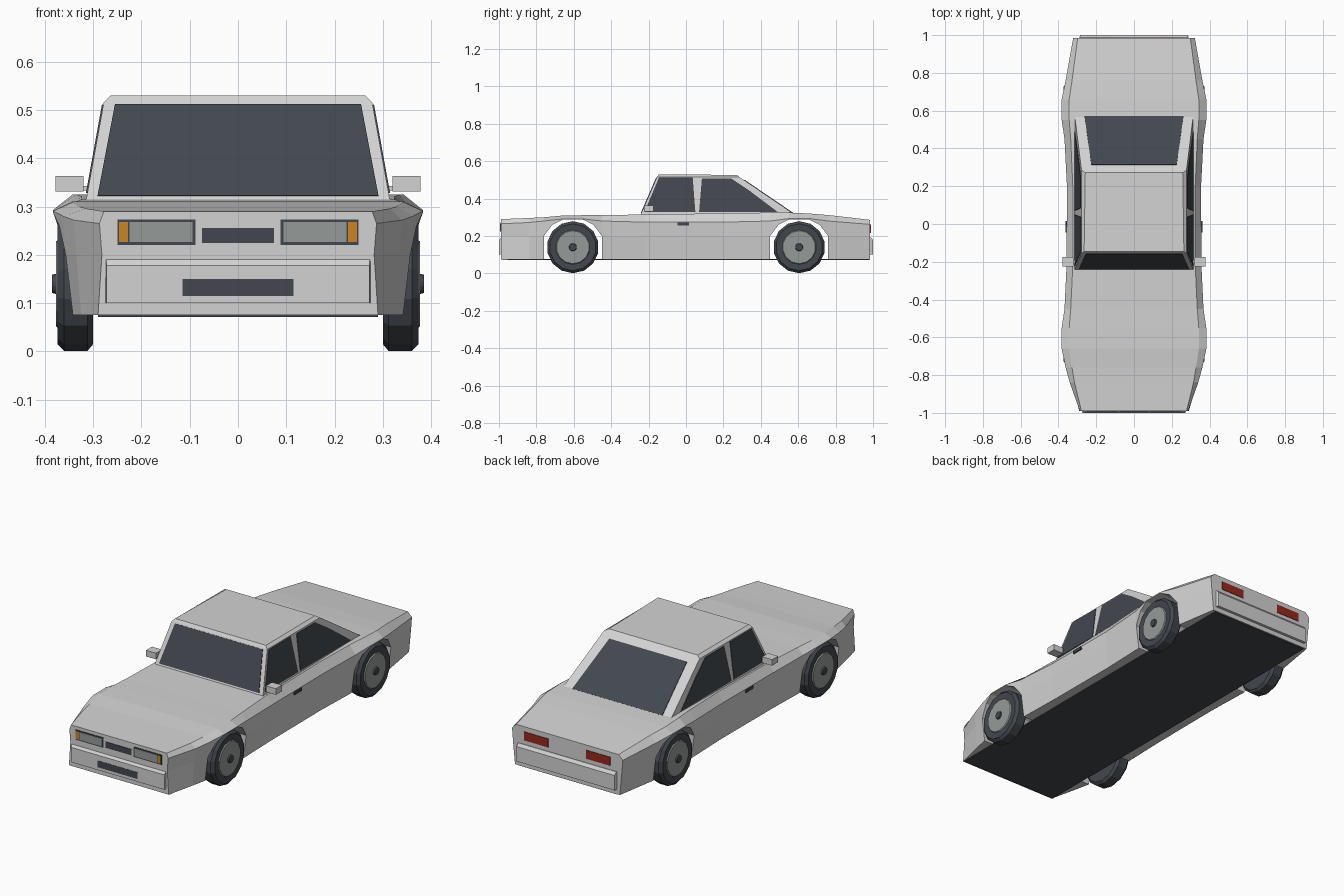
import bpy, bmesh, math
from mathutils import Vector

cube = bpy.data.objects.get("Cube")
if cube:
    bpy.data.objects.remove(cube, do_unlink=True)


def material(name, rgb):
    m = bpy.data.materials.new(name)
    m.use_nodes = True
    m.diffuse_color = (*rgb, 1)
    m.node_tree.nodes["Principled BSDF"].inputs["Base Color"].default_value = (*rgb, 1)
    return m


paint = material("pale grey paint", (0.65, 0.65, 0.65))
dark = material("dark trim", (0.055, 0.064, 0.077))
grey = material("lens grey", (0.30, 0.33, 0.32))
orange = material("orange lens", (0.62, 0.23, 0.015))
red = material("red lens", (0.30, 0.022, 0.013))


def finish(bm, name, *mats):
    bmesh.ops.recalc_face_normals(bm, faces=bm.faces)
    mesh = bpy.data.meshes.new(name)
    bm.to_mesh(mesh)
    bm.free()
    for m in mats:
        mesh.materials.append(m)
    obj = bpy.data.objects.new(name, mesh)
    bpy.context.collection.objects.link(obj)
    return obj


def loft(name, rings, *mats, bands=None):
    """Join closed rings of points with quads and cap both ends."""
    bm = bmesh.new()
    rows = [[bm.verts.new(p) for p in ring] for ring in rings]
    n = len(rows[0])
    for i, (a, b) in enumerate(zip(rows, rows[1:])):
        for k in range(n):
            j = (k + 1) % n
            f = bm.faces.new((a[k], a[j], b[j], b[k]))
            f.material_index = bands[i] if bands else 0
    bm.faces.new(rows[0])
    cap = bm.faces.new(rows[-1])
    cap.material_index = bands[-1] if bands else 0
    return finish(bm, name, *mats)


def box(name, x, y, z, mat):
    return loft(name, [[(x[0], y[0], h), (x[1], y[0], h), (x[1], y[1], h), (x[0], y[1], h)]
                       for h in z], mat)


def plate(name, pts, mat, half=0.003):
    """Thin flat panel centred on a planar outline."""
    pts = [Vector(p) for p in pts]
    n = (pts[1] - pts[0]).cross(pts[2] - pts[0]).normalized() * half
    return loft(name, [[p - n for p in pts], [p + n for p in pts]], mat)


def end_plate(name, x0, x1, z0, z1, y, mat, half=0.003):
    plate(name, [(x0, y, z0), (x1, y, z0), (x1, y, z1), (x0, y, z1)], mat, half)


# Body shell: y, deck half width, deck height, shoulder half width and height, sill half width
stations = [
    (-0.99, 0.278, 0.290, 0.287, 0.265, 0.290),
    (-0.84, 0.315, 0.296, 0.340, 0.272, 0.325),
    (-0.76, 0.328, 0.300, 0.362, 0.280, 0.342),
    (-0.66, 0.343, 0.309, 0.383, 0.291, 0.350),
    (-0.55, 0.343, 0.311, 0.383, 0.291, 0.350),
    (-0.45, 0.335, 0.311, 0.368, 0.280, 0.346),
    (-0.22, 0.324, 0.315, 0.357, 0.274, 0.340),
    (0.20, 0.324, 0.321, 0.355, 0.274, 0.338),
    (0.45, 0.335, 0.325, 0.368, 0.280, 0.346),
    (0.55, 0.343, 0.325, 0.383, 0.293, 0.350),
    (0.66, 0.343, 0.320, 0.383, 0.293, 0.350),
    (0.76, 0.328, 0.312, 0.362, 0.280, 0.342),
    (0.985, 0.298, 0.286, 0.322, 0.262, 0.305),
]


def section(y, xt, zt, xs, zs, xb):
    half = [(xb, 0.075), (xs - 0.005, 0.2), (xs, zs), (xt, zt)]
    return [(x, y, z) for x, z in half] + [(-x, y, z) for x, z in reversed(half)]


body = loft("body", [section(*s) for s in stations], paint)

# Wheel openings cut with an angular arch
arch = [(0.155, 0.0), (0.155, 0.2), (0.11, 0.26), (0.055, 0.287)]
arch += [(-y, z) for y, z in reversed(arch)]
for axle in (-0.605, 0.605):
    cutter = loft("arch_cutter", [[(x, axle + y, z) for y, z in arch] for x in (-0.6, 0.6)], paint)
    cutter.hide_render = True
    mod = body.modifiers.new("arch", "BOOLEAN")
    mod.operation = "DIFFERENCE"
    mod.solver = "EXACT"
    mod.object = cutter
    bpy.context.view_layer.objects.active = body
    bpy.ops.object.modifier_apply(modifier=mod.name)
    bpy.data.objects.remove(cutter, do_unlink=True)

box("underbody", (-0.29, 0.29), (-0.98, 0.98), (0.071, 0.078), dark)

# Cabin
BASE, EAVE = 0.312, 0.516
levels = [(0.315, -0.243, 0.585, BASE), (0.278, -0.155, 0.285, EAVE)]
rings = [[(-x, f, z), (x, f, z), (x, r, z), (-x, r, z)] for x, f, r, z in levels]
rings.append([(-0.264, -0.145, 0.53), (0.264, -0.145, 0.53), (0.258, 0.272, 0.526), (-0.258, 0.272, 0.526)])
loft("cabin", rings, paint)


def slope(i, z):
    """Side, front or rear surface position of the cabin at a height."""
    t = (z - BASE) / (EAVE - BASE)
    return levels[0][i] * (1 - t) + levels[1][i] * t


def screen(name, i, low, high):
    pts = [(-low[0], low[1]), low, high, (-high[0], high[1])]
    plate(name, [(x, slope(i, z), z) for x, z in pts], dark)


screen("windshield", 1, (0.291, 0.322), (0.255, 0.511))
screen("rear_window", 2, (0.262, 0.322), (0.226, 0.497))

windows = {
    "front_window": [(-0.222, 0.328), (0.05, 0.328), (0.036, 0.511), (-0.145, 0.511)],
    "rear_side_window": [(0.07, 0.328), (0.49, 0.328), (0.335, 0.445), (0.24, 0.508), (0.085, 0.508)],
}

# Tyre, rim and hub as one turned profile: radius, distance from centre line
turned = [(0.09, 0.30), (0.125, 0.30), (0.139, 0.312), (0.139, 0.36), (0.125, 0.374),
          (0.092, 0.372), (0.088, 0.377), (0.021, 0.377), (0.019, 0.385)]
SIDES = 14

for side, sx in (("left", 1), ("right", -1)):
    for name, pts in windows.items():
        plate(f"{side}_{name}", [(sx * slope(0, z), y, z) for y, z in pts], dark)
    box(f"{side}_mirror", (sx * 0.32, sx * 0.378), (-0.225, -0.175), (0.331, 0.363), paint)
    box(f"{side}_mirror_stalk", (sx * 0.295, sx * 0.325), (-0.21, -0.19), (0.333, 0.343), paint)
    box(f"{side}_door_handle", (sx * 0.345, sx * 0.362), (-0.045, 0.015), (0.257, 0.272), dark)

    for end, axle in (("front", -0.605), ("rear", 0.605)):
        rows = [[(sx * x, axle + r * math.sin(a), 0.14 + r * math.cos(a))
                 for a in (math.tau * k / SIDES for k in range(SIDES))] for r, x in turned]
        loft(f"{side}_{end}_wheel", rows, dark, grey, bands=[0, 0, 0, 0, 0, 1, 1, 0, 0])

    # Lamps
    end_plate(f"{side}_headlight_frame", sx * 0.088, sx * 0.25, 0.221, 0.273, -0.99, dark)
    end_plate(f"{side}_headlight", sx * 0.094, sx * 0.225, 0.227, 0.268, -0.991, grey, 0.004)
    end_plate(f"{side}_indicator", sx * 0.228, sx * 0.247, 0.227, 0.268, -0.991, orange, 0.004)
    end_plate(f"{side}_tail_light", sx * 0.11, sx * 0.25, 0.215, 0.26, 0.985, red)

end_plate("grille", -0.075, 0.075, 0.225, 0.256, -0.99, dark)

# Bumpers with a sloped upper edge
for name, y0, y1, w in (("front_bumper", -0.975, -1.0, 0.272), ("rear_bumper", 0.97, 1.0, 0.285)):
    profile = [(y0, 0.1), (y1, 0.1), (y1, 0.178), (y1 - math.copysign(0.012, y1), 0.193), (y0, 0.193)]
    loft(name, [[(x + math.copysign((y - y1) ** 2 * 10, x), y, z) for y, z in profile]
                for x in (-w, w)], paint)
end_plate("front_plate", -0.115, 0.115, 0.115, 0.15, -0.998, dark)
